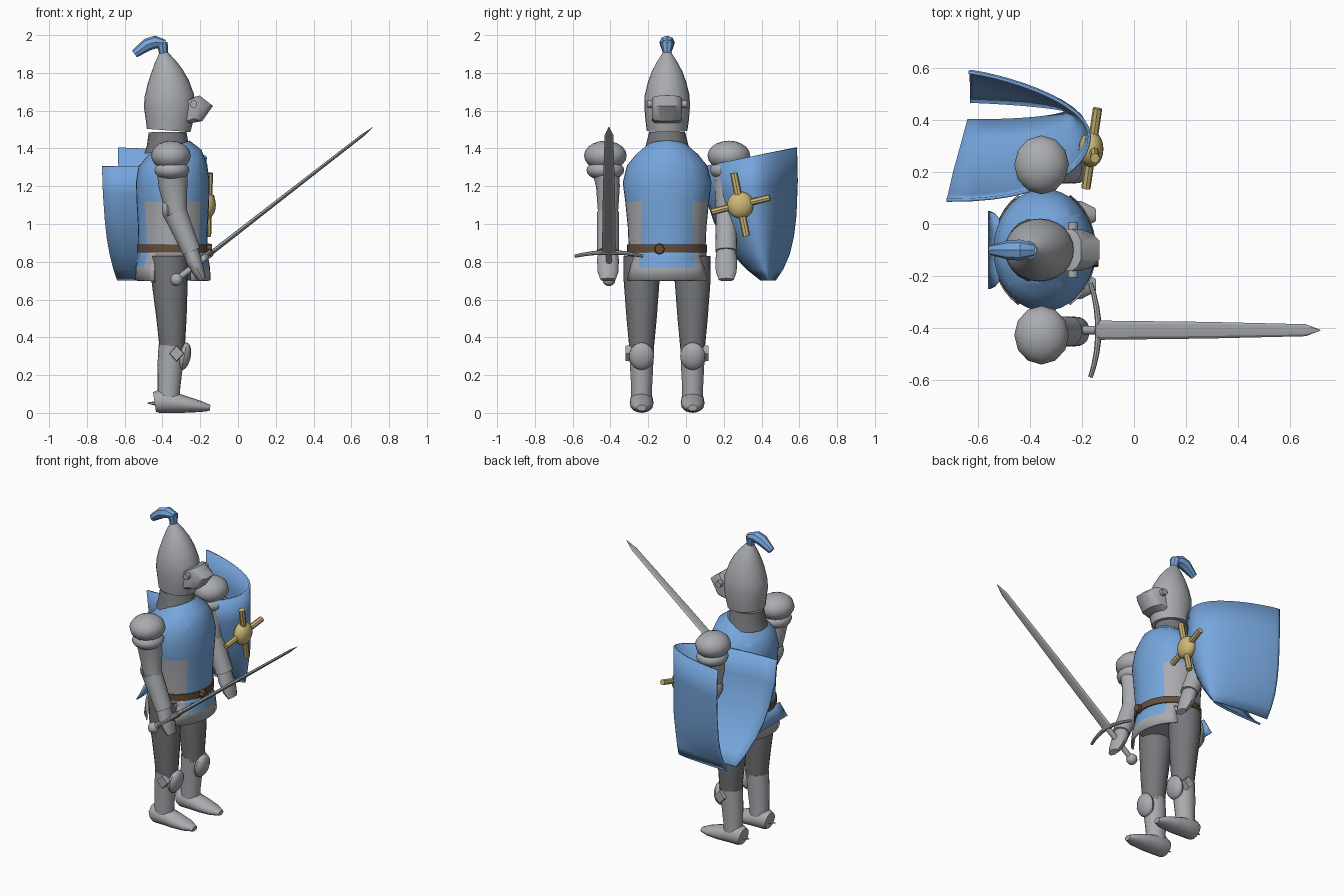
import bpy, bmesh, math
from mathutils import Vector, Matrix

if "Cube" in bpy.data.objects:
    bpy.data.objects.remove(bpy.data.objects["Cube"])

CX, CY = -0.345, -0.1   # body axis; the figure faces +x


def material(name, rgb):
    m = bpy.data.materials.new(name)
    m.diffuse_color = (*rgb, 1)
    m.use_nodes = True
    m.node_tree.nodes["Principled BSDF"].inputs["Base Color"].default_value = m.diffuse_color
    return m


STEEL = material("steel grey", (0.40, 0.41, 0.43))
DARK = material("dark grey", (0.18, 0.185, 0.195))
BLUE = material("blue", (0.18, 0.38, 0.72))
GOLD = material("gold", (0.62, 0.48, 0.18))
BROWN = material("brown", (0.13, 0.075, 0.04))


def finish(name, bm, mats, angle=40):
    bmesh.ops.recalc_face_normals(bm, faces=bm.faces)
    me = bpy.data.meshes.new(name)
    bm.to_mesh(me)
    bm.free()
    for m in mats:
        me.materials.append(m)
    me.shade_smooth()
    me.set_sharp_from_angle(angle=math.radians(angle))
    ob = bpy.data.objects.new(name, me)
    bpy.context.collection.objects.link(ob)
    return ob


def skin(rings, caps=True, closed=True):
    """Join successive rings of points with quads."""
    bm = bmesh.new()
    rows = [[bm.verts.new(p) for p in r] for r in rings]
    n = len(rows[0])
    for a, b in zip(rows, rows[1:]):
        for i in range(n if closed else n - 1):
            j = (i + 1) % n
            bm.faces.new((a[i], a[j], b[j], b[i]))
    if caps:
        bm.faces.new(rows[0])
        bm.faces.new(rows[-1])
    return bm


def limb_mesh(pts, n=16, caps=True):
    """Elliptical sweep; each point is x, y, z, radius in the side plane, radius across."""
    ps = [Vector(p[:3]) for p in pts]
    rings = []
    for i, p in enumerate(pts):
        d = (ps[min(i + 1, len(ps) - 1)] - ps[max(i - 1, 0)]).normalized()
        ref = Vector((1, 0, 0)) if abs(d.y) > 0.8 else Vector((0, 1, 0))
        u = ref.cross(d).normalized()
        v = d.cross(u)
        rings.append([ps[i] + u * p[3] * math.cos(2 * math.pi * k / n)
                      + v * p[4] * math.sin(2 * math.pi * k / n) for k in range(n)])
    return skin(rings, caps)


def limb(name, pts, mat, n=16, angle=40):
    return finish(name, limb_mesh(pts, n), [mat], angle)


def column(rows):
    """Rows of z, centre x, radius x, radius y on the body axis."""
    return [(x, CY, z, rx, ry) for z, x, rx, ry in rows]


def ball(name, loc, radii, mat, n=16, tilt=0):
    bm = bmesh.new()
    bmesh.ops.create_uvsphere(bm, u_segments=n, v_segments=10, radius=1)
    mtx = Matrix.Translation(loc) @ Matrix.Rotation(tilt, 4, 'Y') @ Matrix.Diagonal((*radii, 1))
    bmesh.ops.transform(bm, matrix=mtx, verts=bm.verts)
    return finish(name, bm, [mat])


def cut(bm, co, no):
    bmesh.ops.bisect_plane(bm, geom=bm.verts[:] + bm.edges[:] + bm.faces[:],
                           plane_co=co, plane_no=no)


# Torso: blue tunic with bare steel flanks below the arms
bm = limb_mesh(column([(0.86, CX, .182, .203), (0.98, CX, .184, .208), (1.12, CX, .192, .222),
                       (1.22, CX, .195, .235), (1.31, CX, .182, .212), (1.36, -.35, .16, .17),
                       (1.405, -.365, .115, .115)]), 36)
for side in (-1, 1):
    cut(bm, (0, CY + side * .135, 0), (0, 1, 0))
for f in bm.faces:
    c = f.calc_center_median()
    f.material_index = int(c.z < 1.12 and abs(c.y - CY) > .135)
finish("tunic", bm, [BLUE, STEEL])

# Skirt plates, open at the hips, with a blue flap front and back
bm = limb_mesh(column([(.70, CX, .2, .245), (.77, CX, .197, .23), (.83, CX, .186, .21),
                       (.87, CX, .18, .203)]), 36, caps=False)
for side in (-1, 1):
    cut(bm, (0, CY + side * .145, 0), (0, 1, 0))
    cut(bm, (CX + side * .1, 0, 0), (1, 0, 0))
gone = []
for f in bm.faces:
    c = f.calc_center_median()
    f.material_index = int(c.z > .77 and abs(c.y - CY) < .145)
    if c.z < .83 and abs(c.x - CX) < .1:
        gone.append(f)
bmesh.ops.delete(bm, geom=gone, context='FACES')
skirt = finish("skirt_plates", bm, [STEEL, BLUE])
skirt.modifiers.new("thickness", 'SOLIDIFY').thickness = 0.012

# Rear flap that kicks out below the belt
rings = [[(x, CY + k * w, z) for k in (-1, -.5, 0, .5, 1)]
         for x, w, z in [(-.525, .12, .86), (-.54, .14, .81), (-.56, .15, .77)]]
flap = finish("rear_flap", skin(rings, False, False), [BLUE])
flap.modifiers.new("thickness", 'SOLIDIFY').thickness = 0.008

limb("pelvis", column([(.76, CX, .14, .17), (.8, CX, .165, .19), (.86, CX, .17, .195)]), STEEL, 24)
limb("belt", column([(.85, CX, .191, .212), (.892, CX, .191, .212)]), BROWN, 36)
limb("buckle", [(-.165, -.14, .868, .03, .028), (-.137, -.14, .868, .026, .024)], BROWN, 8)

# Neck, helmet, visor
limb("neck", column([(1.38, -.37, .125, .125), (1.42, -.372, .11, .112), (1.487, -.373, .1, .095)]),
     DARK, 20)
limb("helmet", column([(1.495, -.367, .116, .108), (1.55, -.363, .126, .115), (1.62, -.362, .136, .121),
                       (1.68, -.364, .131, .119), (1.75, -.37, .11, .102), (1.81, -.378, .083, .08),
                       (1.86, -.387, .055, .053), (1.905, -.395, .024, .024)]), STEEL, 24)
profile = [(-.27, 1.66), (-.2, 1.68), (-.125, 1.625), (-.185, 1.545), (-.27, 1.53)]
rings = [[(-.27 + (x + .27) * s, CY + y, 1.61 + (z - 1.61) * h) for x, z in profile]
         for y, s, h in [(-.08, .45, .8), (-.065, .75, .95), (-.035, .95, 1), (.035, .95, 1),
                         (.065, .75, .95), (.08, .45, .8)]]
finish("visor", skin(rings), [STEEL], 35)
limb("visor_pivot", [(-.235, CY - .105, 1.635, .02, .02), (-.235, CY + .105, 1.635, .02, .02)], STEEL, 10)

# Plume
limb("plume_stem", column([(1.89, -.395, .022, .022), (1.92, -.396, .025, .025),
                           (1.96, -.402, .03, .036)]), BLUE, 8, 30)
limb("plume_feather", [(-.385, CY, 1.955, .02, .025), (-.437, CY, 1.963, .034, .04),
                       (-.48, CY, 1.95, .034, .038), (-.548, CY, 1.9, .022, .02)], BLUE, 8, 30)

# Legs and arms, one set per side
for side, tag in ((-1, "right"), (1, "left")):
    y = CY + side * .135
    limb(tag + "_thigh", [(-.348, y, .33, .066, .064), (-.352, y, .5, .08, .08),
                          (-.362, y, .7, .096, .095), (-.363, y, .83, .099, .096)], DARK, 20)
    limb(tag + "_greave", [(-.368, y, .06, .06, .056), (-.366, y, .13, .06, .056),
                           (-.36, y, .24, .067, .062), (-.352, y, .355, .069, .067)], STEEL, 18)
    ball(tag + "_knee_cop", (-.285, y, .3), (.035, .066, .074), STEEL, 12, .2)
    limb(tag + "_knee_wing", [(-.325, y + side * .04, .315, .045, .042),
                              (-.325, y + side * .085, .315, .04, .036)], STEEL, 4)
    limb(tag + "_boot", [(-.442, y, .058, .052, .05), (-.415, y, .062, .062, .062),
                         (-.35, y, .056, .056, .063), (-.28, y, .045, .045, .062),
                         (-.2, y, .034, .03, .052), (-.148, y, .026, .016, .025)], STEEL)
    limb(tag + "_spur", [(-.435, y, .05, .012, .012), (-.48, y, .052, .003, .003)], STEEL, 6)

    ys, ya = CY + side * .327, CY + side * .313
    ball(tag + "_pauldron", (-.355, ys, 1.362), (.105, .113, .079), STEEL, 12)
    ball(tag + "_pauldron_lame", (-.35, ys, 1.285), (.095, .1, .055), STEEL, 14)
    limb(tag + "_upper_arm", [(-.348, ys, 1.29, .083, .07), (-.344, ya, 1.2, .076, .063),
                              (-.332, ya, 1.1, .062, .056), (-.318, ya, 1.03, .05, .05)], STEEL)
    ball(tag + "_elbow_cop", (-.375, ya, 1.08), (.03, .045, .055), STEEL, 10)
    limb(tag + "_forearm", [(-.333, ya, 1.06, .064, .058), (-.29, ya, .96, .056, .057),
                            (-.246, ya, .855, .05, .058)], STEEL)
    limb(tag + "_gauntlet", [(-.255, ya, .87, .042, .048), (-.235, ya, .81, .042, .058),
                             (-.208, ya, .745, .032, .055), (-.188, ya, .705, .018, .04)], STEEL, 12)

# Sword: pommel, grip, curved guard and tapering blade
SY = -.408
ball("pommel", (-.325, SY, .705), (.034, .034, .034), STEEL, 12)
limb("sword_grip", [(-.325, SY, .705, .016, .016), (-.14, SY, .848, .018, .018)], STEEL, 10)
limb("sword_guard", [(-.137 - .03 * k * k, SY + k * .18, .85 - .02 * k * k,
                      .013 - .004 * abs(k), .013 - .004 * abs(k))
                     for k in (-1, -.75, -.5, -.25, 0, .25, .5, .75, 1)], STEEL, 8)
limb("sword_blade", [(-.14, SY, .848, .012, .037), (.28, SY, 1.175, .01, .032),
                     (.66, SY, 1.47, .008, .023), (.715, SY, 1.513, .001, .002)], STEEL, 8, 30)

# Shield: deeply bent sheet narrowing to a slit at the bottom
# rows: z, inner edge y, outer edge y, nose x, inner rear x, outer rear x, top tilt
rows = [(.70, .395, .475, -.25, -.64, -.63, 0), (.76, .32, .515, -.23, -.66, -.63, 0),
        (.84, .245, .55, -.21, -.68, -.63, 0), (.93, .19, .572, -.19, -.695, -.63, .1),
        (1.03, .145, .585, -.18, -.705, -.63, .3), (1.19, .1, .592, -.17, -.715, -.63, .7),
        (1.355, .085, .588, -.165, -.72, -.635, 1)]
rings = []
for z, y0, y1, nose, r0, r1, tilt in rows:
    mid, half = (y0 + y1) / 2, (y1 - y0) / 2
    row = []
    for i in range(25):
        a = math.pi * (i / 24 - .5)
        rear, p = (r0, .85) if a < 0 else (r1, 1.6)
        row.append((rear + (nose - rear) * max(math.cos(a), 0) ** p, mid + half * math.sin(a),
                    z + tilt * .05 * math.sin(a)))
    rings.append(row)
shield = finish("shield", skin(rings, False, False), [BLUE], 60)
shield.modifiers.new("thickness", 'SOLIDIFY').thickness = 0.012

# Gold shield boss with four arms
ball("shield_boss", (-.165, .288, 1.1), (.048, .07, .072), GOLD)
limb("boss_cross_bar", [(-.185, .137, 1.065, .018, .018), (-.14, .444, 1.14, .018, .018)], GOLD, 8)
limb("boss_upright_bar", [(-.16, .32, .935, .018, .02), (-.15, .253, 1.27, .018, .02)], GOLD, 8)
